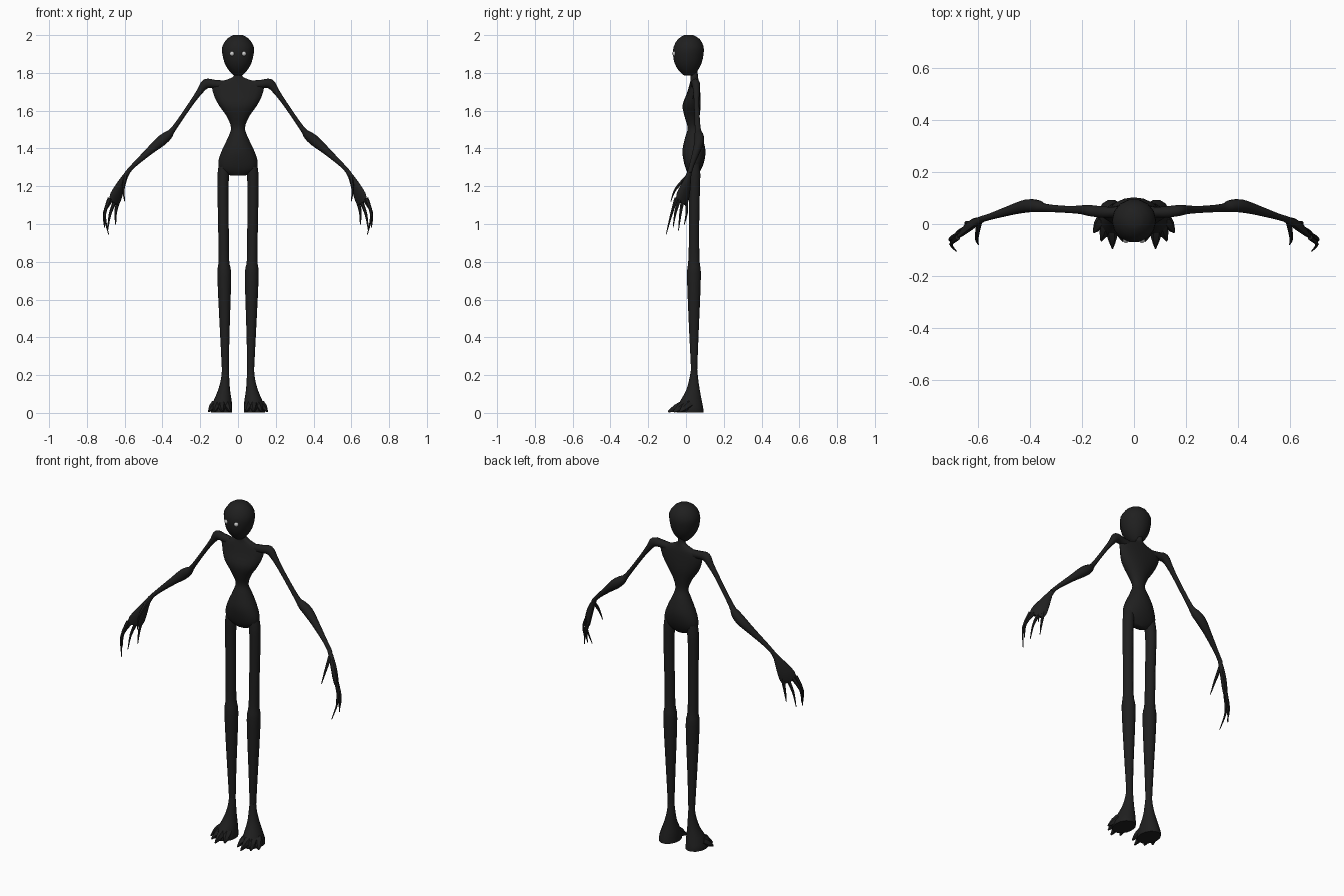
import bpy, bmesh, math
from mathutils import Vector


def material(name, r, g, b):
    m = bpy.data.materials.new(name)
    m.diffuse_color = (r, g, b, 1)
    return m


BLACK = material("charcoal skin", 0.014, 0.014, 0.014)
WHITE = material("pale eye", 0.6, 0.6, 0.6)


def finish(bm, name, mat, mirror):
    bmesh.ops.recalc_face_normals(bm, faces=bm.faces[:])
    me = bpy.data.meshes.new(name)
    bm.to_mesh(me)
    bm.free()
    me.materials.append(mat)
    ob = bpy.data.objects.new(name, me)
    bpy.context.collection.objects.link(ob)
    bpy.ops.object.select_all(action='DESELECT')
    bpy.context.view_layer.objects.active = ob
    ob.select_set(True)
    bpy.ops.object.shade_smooth_by_angle(angle=math.radians(50))
    if mirror:
        ob.modifiers.new("Mirror", 'MIRROR').use_mirror_merge = False
    return ob


def spline(pts, steps):
    """Catmull-Rom through (x, y, z, rx, ry) points."""
    pts = [Vector(p) for p in pts]
    out = []
    for i in range(len(pts) - 1):
        a, b, c, d = pts[max(i - 1, 0)], pts[i], pts[i + 1], pts[min(i + 2, len(pts) - 1)]
        for k in range(steps):
            t = k / steps
            out.append(0.5 * (2 * b + (c - a) * t + (2 * a - 5 * b + 4 * c - d) * t ** 2
                              + (3 * b - a - 3 * c + d) * t ** 3))
    return out + [pts[-1]]


def loft(name, pts, sides=12, steps=3, level=False, twist=0, mirror=True):
    """Skin elliptical rings along a path; level keeps the rings horizontal."""
    bm = bmesh.new()
    path = spline(pts, steps)
    rings = []
    for i, p in enumerate(path):
        t = Vector((0, 0, -1))
        if not level:
            t = (path[min(i + 1, len(path) - 1)] - path[max(i - 1, 0)])
            t = Vector(t[:3]).normalized()
        u = t.cross(Vector((0, 1, 0))).normalized()
        v = u.cross(t)
        u, v = u * math.cos(twist) + v * math.sin(twist), v * math.cos(twist) - u * math.sin(twist)
        ring = []
        for k in range(sides):
            a = 2 * math.pi * k / sides
            ring.append(bm.verts.new(Vector(p[:3]) + u * p[3] * math.cos(a) + v * p[4] * math.sin(a)))
        rings.append(ring)
    for r, s in zip(rings, rings[1:]):
        for k in range(sides):
            j = (k + 1) % sides
            bm.faces.new((r[k], r[j], s[j], s[k]))
    bm.faces.new(rings[0])
    bm.faces.new(rings[-1])
    return finish(bm, name, BLACK, mirror)


# Head: egg narrowing to the chin
loft("head", [(0, .015, 2.0, .025, .025), (0, .015, 1.98, .058, .058), (0, .014, 1.94, .083, .081),
              (0, .012, 1.9, .083, .083), (0, .011, 1.85, .07, .073), (0, .012, 1.81, .046, .05),
              (0, .016, 1.785, .02, .025)], sides=14, steps=2, level=True, mirror=False)

# Eyes
bm = bmesh.new()
bmesh.ops.create_uvsphere(bm, u_segments=10, v_segments=6, radius=0.013)
bmesh.ops.translate(bm, vec=(.031, -.06, 1.902), verts=bm.verts[:])
finish(bm, "eye", WHITE, True)

# Neck, chest, waist and hips in one skin
loft("torso", [(0, .04, 1.82, .02, .02), (0, .043, 1.785, .02, .02), (0, .045, 1.764, .06, .021),
               (0, .045, 1.74, .132, .026), (0, .04, 1.69, .13, .036), (0, .03, 1.63, .102, .048),
               (0, .032, 1.57, .06, .04), (0, .038, 1.51, .037, .029), (0, .041, 1.46, .052, .045),
               (0, .042, 1.39, .085, .061), (0, .042, 1.33, .104, .054), (0, .04, 1.285, .092, .038),
               (0, .04, 1.257, .04, .02)], sides=16, level=True, mirror=False)

# Shoulder, upper arm, elbow and forearm
loft("arm", [(.08, .045, 1.735, .025, .02), (.13, .047, 1.742, .022, .023), (.17, .052, 1.742, .026, .022),
             (.2, .055, 1.705, .017, .018), (.25, .056, 1.635, .012, .014), (.34, .062, 1.505, .013, .016),
             (.37, .068, 1.47, .024, .024), (.41, .07, 1.437, .028, .026), (.47, .055, 1.385, .02, .02),
             (.55, .03, 1.312, .012, .013), (.59, .018, 1.268, .012, .012)], sides=10)

# Hand: flat palm set diagonally
loft("palm", [(.575, .022, 1.285, .011, .01), (.598, .012, 1.25, .017, .013), (.625, -.002, 1.195, .034, .016),
              (.647, -.017, 1.145, .046, .015), (.658, -.025, 1.112, .04, .01)],
     sides=10, steps=2, twist=math.radians(-45))

# Fingers: base, knuckle bend, tip
fingers = [((.68, -.052, 1.135), (.706, -.078, 1.05), (.685, -.105, .945)),
           ((.67, -.036, 1.13), (.708, -.056, 1.06), (.707, -.068, .982)),
           ((.65, -.018, 1.125), (.678, -.03, 1.05), (.69, -.04, .965)),
           ((.632, .002, 1.13), (.648, .004, 1.06), (.647, -.01, .995)),
           ((.597, .005, 1.25), (.607, -.055, 1.185), (.6, -.08, 1.12))]
for i, (base, bend, tip) in enumerate(fingers):
    name = "thumb" if i == 4 else "finger_%d" % (i + 1)
    loft(name, [(*base, .011, .011), (*bend, .007, .007), (*tip, .002, .002)], sides=6)

# Leg with thicker knee and thin ankle
loft("leg", [(.07, .045, 1.35, .025, .025), (.077, .045, 1.27, .031, .032), (.08, .045, 1.18, .029, .03),
             (.077, .043, .98, .028, .028), (.075, .042, .81, .028, .031), (.073, .042, .75, .036, .038),
             (.072, .042, .64, .034, .036), (.07, .042, .42, .025, .026), (.067, .043, .22, .018, .017),
             (.067, .043, .17, .018, .018)], sides=10, level=True)

# Foot flaring toward the toes
loft("foot", [(.067, .043, .23, .018, .017), (.068, .041, .18, .022, .024), (.074, .037, .12, .032, .037),
              (.082, .026, .06, .049, .06), (.087, .02, .025, .056, .073), (.087, .021, 0.003, .056, .074)],
     sides=14, level=True)

# Pointed toes fanned outward
for i, (bx, by, tx, ty) in enumerate([(.12, .02, .156, -.032), (.105, .0, .127, -.065),
                                      (.085, -.01, .083, -.094), (.06, 0, .042, -.066)]):
    loft("toe_%d" % (i + 1), [(bx, by, .045, .024, .024), ((bx + tx) / 2, (by + ty) / 2, .027, .019, .021),
                              (tx, ty, .006, .003, .005)], sides=6, steps=2)

# Flat soles resting on the ground
for ob in bpy.data.objects:
    if ob.name.startswith(("foot", "toe")):
        for v in ob.data.vertices:
            v.co.z = max(v.co.z, 0)
